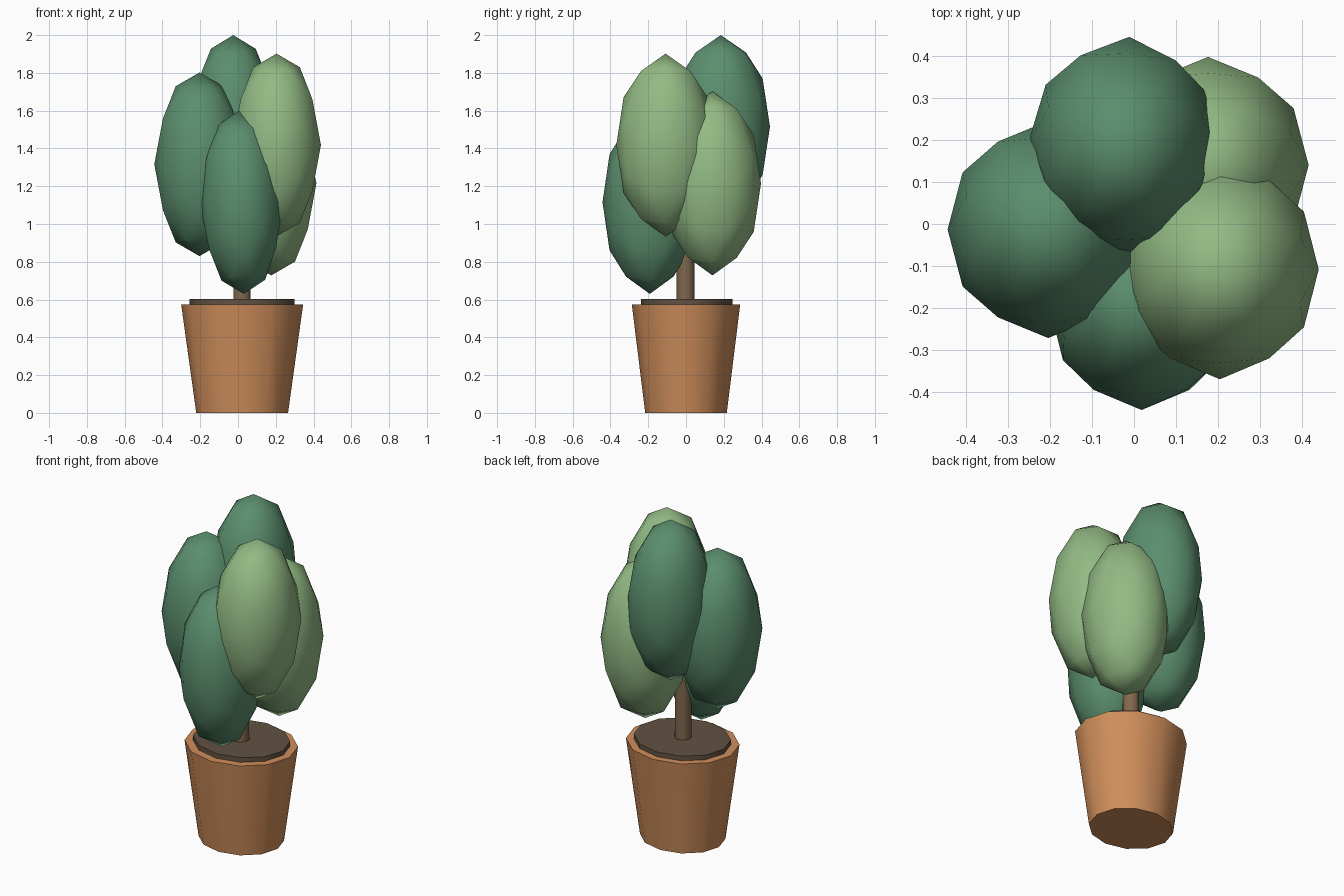
import bpy, bmesh, math
from mathutils import Vector

if "Cube" in bpy.data.objects:
    bpy.data.objects.remove(bpy.data.objects["Cube"])


def material(name, r, g, b):
    lin = [((c / 255 + 0.055) / 1.055) ** 2.4 for c in (r, g, b)]
    m = bpy.data.materials.new(name)
    m.diffuse_color = (*lin, 1)
    m.use_nodes = True
    m.node_tree.nodes["Principled BSDF"].inputs["Base Color"].default_value = m.diffuse_color
    return m


TERRACOTTA = material("terracotta", 207, 142, 91)
SOIL = material("soil", 98, 82, 66)
BARK = material("bark", 128, 104, 76)
DARK_LEAF = material("dark_leaf", 91, 142, 110)
LIGHT_LEAF = material("light_leaf", 146, 186, 132)


def frustum(name, x, y, z0, z1, bottom, top, sides, mat):
    """Tapered elliptical column; bottom and top are (x radius, y radius)."""
    bm = bmesh.new()
    rings = []
    for z, (rx, ry) in ((z0, bottom), (z1, top)):
        rings.append([bm.verts.new((rx * math.sin(2 * math.pi * i / sides),
                                    ry * math.cos(2 * math.pi * i / sides), z))
                      for i in range(sides)])
    for i in range(sides):
        j = (i + 1) % sides
        bm.faces.new((rings[0][i], rings[0][j], rings[1][j], rings[1][i]))
    bm.faces.new(rings[0])
    bm.faces.new(rings[1])
    bmesh.ops.recalc_face_normals(bm, faces=bm.faces)
    ob = finish(name, bm, (x, y, 0), mat)
    bpy.ops.object.select_all(action='DESELECT')
    ob.select_set(True)
    bpy.context.view_layer.objects.active = ob
    bpy.ops.object.shade_smooth_by_angle(angle=math.radians(45))
    return ob


def finish(name, bm, loc, mat):
    me = bpy.data.meshes.new(name)
    bm.to_mesh(me)
    bm.free()
    me.materials.append(mat)
    ob = bpy.data.objects.new(name, me)
    ob.location = loc
    bpy.context.collection.objects.link(ob)
    return ob


def leaf_clump(name, loc, radii, tilt_y, turn_z, mat):
    """Stretched, once-subdivided icosahedron with its edges on the axes."""
    g = (1 + 5 ** 0.5) / 2
    points = set()
    for base in ((g, 1, 0), (1, 0, 0), (g, 1 / g, 1)):
        for sx in (1, -1):
            for sy in (1, -1):
                for sz in (1, -1):
                    p = Vector((base[0] * sx, base[1] * sy, base[2] * sz)).normalized()
                    for k in range(3):
                        points.add(tuple(round(p[(i - k) % 3], 6) + 0.0 for i in range(3)))
    bm = bmesh.new()
    for p in sorted(points):
        bm.verts.new([c * r for c, r in zip(p, radii)])
    bmesh.ops.convex_hull(bm, input=bm.verts)
    bmesh.ops.recalc_face_normals(bm, faces=bm.faces)
    for f in bm.faces:
        f.smooth = True
    ob = finish(name, bm, loc, mat)
    ob.rotation_euler = (0, math.radians(tilt_y), math.radians(turn_z))
    return ob


# Pot, soil disc standing just above the rim, and trunk
frustum("pot", 0.022, 0, 0, 0.575, (0.243, 0.216), (0.323, 0.287), 12, TERRACOTTA)
frustum("soil", 0.022, 0.003, 0.5, 0.603, (0.278, 0.242), (0.278, 0.242), 12, SOIL)
frustum("trunk", 0.021, -0.002, 0.58, 1.2, (0.048, 0.048), (0.045, 0.045), 10, BARK)

# Five foliage clumps stepping up around the trunk
leaf_clump("leaf_left", (-0.204, -0.013, 1.316), (0.239, 0.258, 0.486), 0, 0, DARK_LEAF)
leaf_clump("leaf_back", (-0.025, 0.184, 1.515), (0.226, 0.261, 0.485), 0, -3, DARK_LEAF)
leaf_clump("leaf_front", (0.018, -0.192, 1.115), (0.220, 0.250, 0.485), -1.5, 0, DARK_LEAF)
leaf_clump("leaf_right_front", (0.204, -0.108, 1.418), (0.235, 0.261, 0.484), 0, 0, LIGHT_LEAF)
leaf_clump("leaf_right_back", (0.176, 0.140, 1.215), (0.239, 0.257, 0.487), 0, 0, LIGHT_LEAF)
